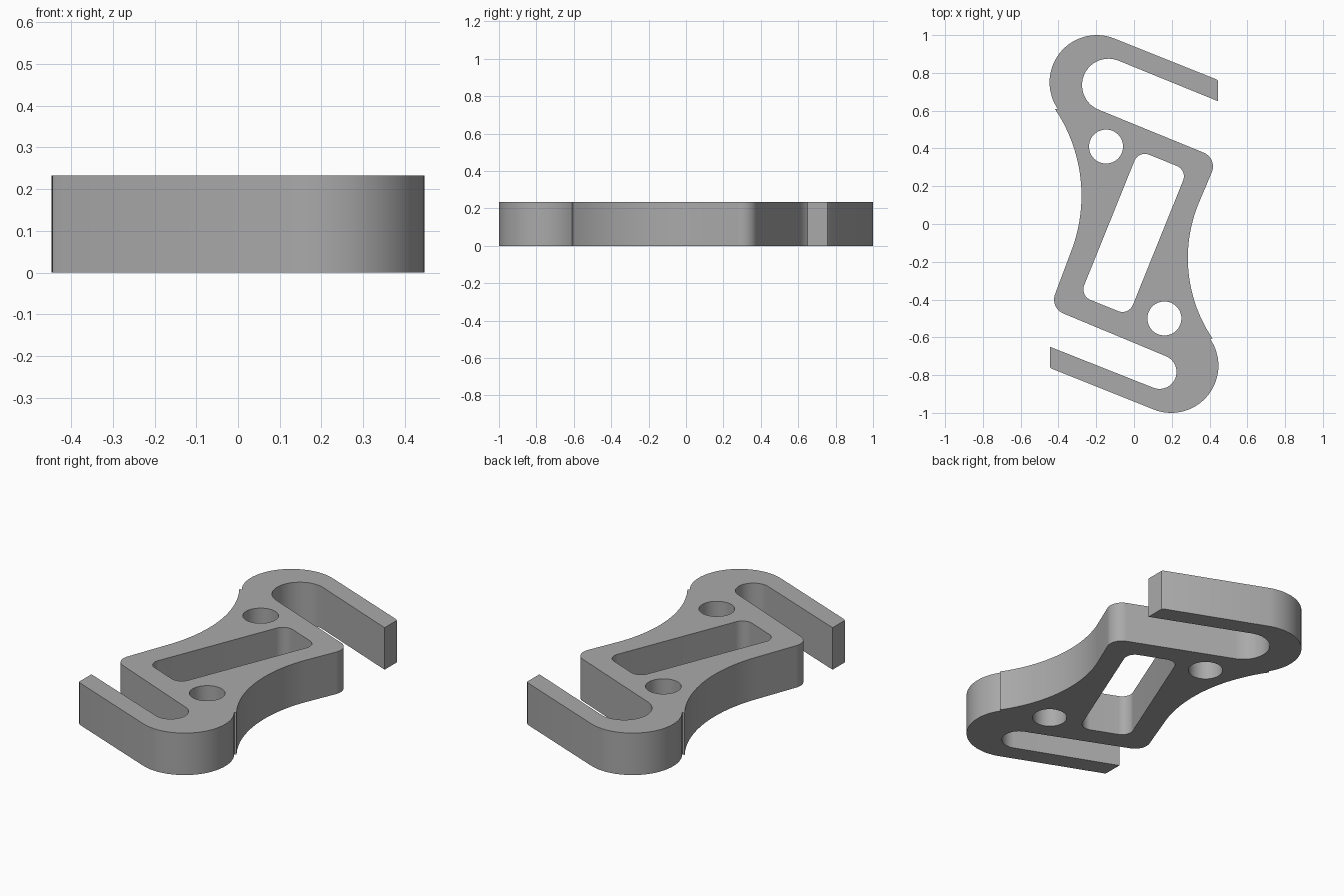
import bpy
import bmesh
from math import radians, cos, sin, ceil
from mathutils import Vector

cube = bpy.data.objects.get("Cube")
if cube:
    bpy.data.objects.remove(cube, do_unlink=True)

HEIGHT = 0.233
TILT = -22          # slant of the arms and the body, in degrees


def arc(cx, cy, r, start, end):
    """Points on an arc; its angles are measured from the slanted axis."""
    n = max(6, ceil(abs(end - start) / 5))
    if r > 0.5:
        n *= 2
    angles = [radians(TILT + start + (end - start) * i / n) for i in range(n + 1)]
    return [(cx + r * cos(a), cy + r * sin(a)) for a in angles]


def circle(cx, cy, r):
    return arc(cx, cy, r, 0, 360)[:-1]


def slanted_window(u0, u1, v0, v1, r):
    """Rounded rectangle aligned with the slanted axis."""
    c, s = cos(radians(TILT)), sin(radians(TILT))
    corners = [(u1 - r, v1 - r), (u0 + r, v1 - r), (u0 + r, v0 + r), (u1 - r, v0 + r)]
    points = []
    for i, (u, v) in enumerate(corners):
        points += arc(u * c - v * s, u * s + v * c, r, 90 * i, 90 * i + 90)
    return points


# Outer outline: upper hook, left waist, lower hook, right waist
outline = (
    [(0.445, 0.65), (0.445, 0.757), (0.436, 0.766)]
    + arc(-0.197, 0.75, 0.25, 90, 236)
    + arc(-1.098, 0.15, 0.82, 56, 0)
    + arc(-0.343, -0.40, 0.08, 180, 270)
    + arc(0.135, -0.783, 0.09, 90, -90)
    + [(-0.445, -0.65), (-0.445, -0.757), (-0.436, -0.766)]
    + arc(0.197, -0.75, 0.25, 270, 416)
    + arc(1.045, -0.18, 0.76, 236, 180)
    + arc(0.338, 0.304, 0.08, 0, 90)
    + arc(-0.135, 0.735, 0.14, 270, 90)
)

# Openings: central window and two round holes
loops = [
    outline,
    slanted_window(-0.123, 0.155, -0.459, 0.37, 0.06),
    circle(-0.148, 0.41, 0.09),
    circle(0.161, -0.50, 0.09),
]

# Fill the flat profile and extrude it upward
bm = bmesh.new()
for loop in loops:
    verts = [bm.verts.new((x, y, 0)) for x, y in loop]
    for i, v in enumerate(verts):
        bm.edges.new((v, verts[(i + 1) % len(verts)]))
bmesh.ops.triangle_fill(bm, use_beauty=True, edges=bm.edges[:], normal=Vector((0, 0, 1)))
result = bmesh.ops.extrude_face_region(bm, geom=bm.faces[:], use_keep_orig=True)
top = [g for g in result["geom"] if isinstance(g, bmesh.types.BMVert)]
bmesh.ops.translate(bm, verts=top, vec=(0, 0, HEIGHT))
bmesh.ops.recalc_face_normals(bm, faces=bm.faces[:])

mesh = bpy.data.meshes.new("double_hook_plate")
bm.to_mesh(mesh)
bm.free()
plate = bpy.data.objects.new("double_hook_plate", mesh)
bpy.context.collection.objects.link(plate)

# Single plain grey
grey = bpy.data.materials.new("light_grey")
grey.use_nodes = True
color = (0.40, 0.40, 0.40, 1)
grey.diffuse_color = color
grey.node_tree.nodes["Principled BSDF"].inputs["Base Color"].default_value = color
mesh.materials.append(grey)

# Smooth curved walls, crisp rims
bpy.ops.object.select_all(action="DESELECT")
plate.select_set(True)
bpy.context.view_layer.objects.active = plate
bpy.ops.object.shade_smooth_by_angle(angle=radians(30))
